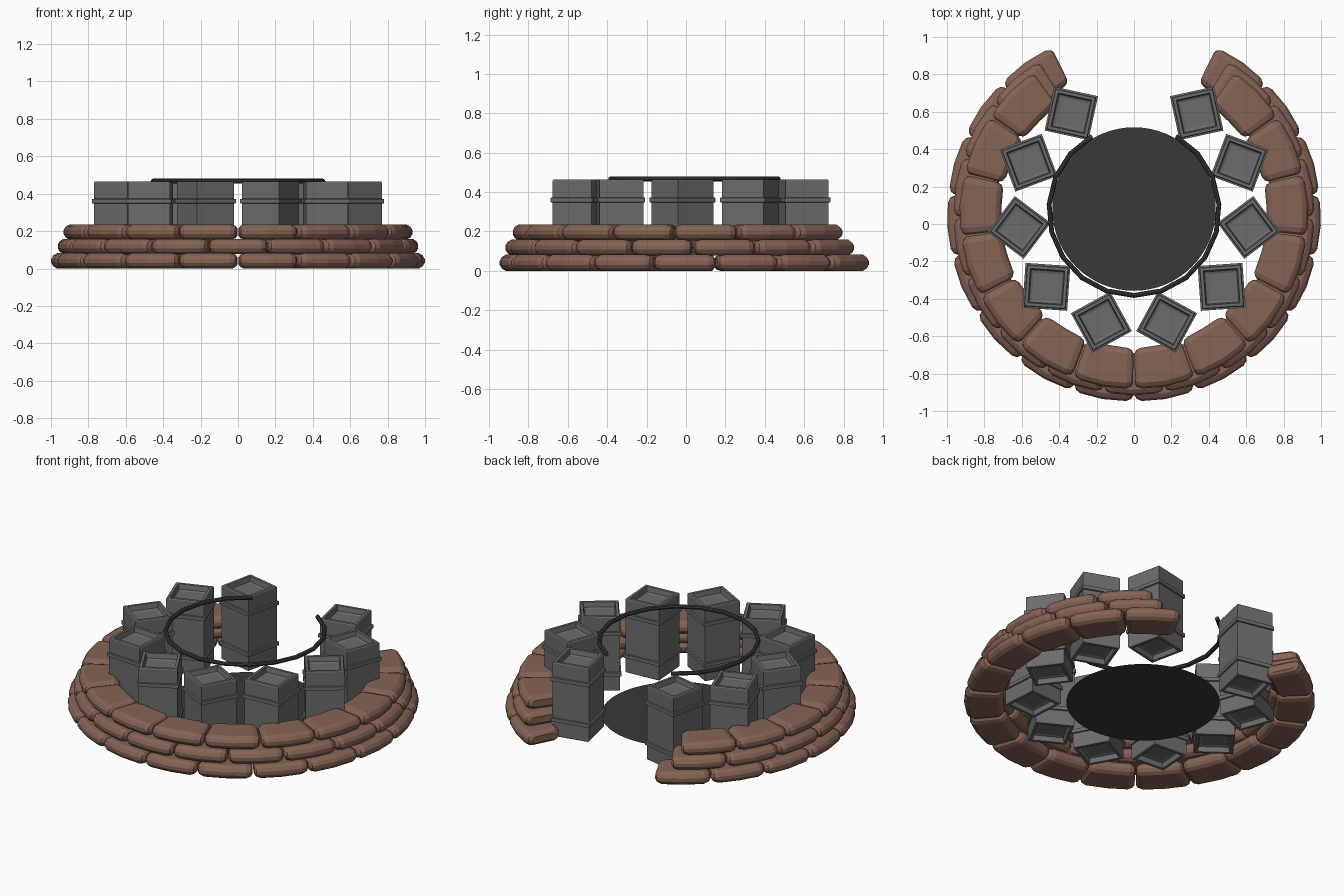
import bpy, bmesh, math
from mathutils import Matrix, Vector

if "Cube" in bpy.data.objects:
    bpy.data.objects.remove(bpy.data.objects["Cube"])


def material(name, rgb):
    m = bpy.data.materials.new(name)
    m.diffuse_color = (*rgb, 1)
    m.use_nodes = True
    m.node_tree.nodes["Principled BSDF"].inputs["Base Color"].default_value = m.diffuse_color
    return m


BROWN = material("sandbag_brown", (0.235, 0.125, 0.09))
GREY = material("crate_grey", (0.15, 0.15, 0.15))
DARK = material("dark_metal", (0.04, 0.04, 0.04))


def finish(name, bm, mat):
    bmesh.ops.recalc_face_normals(bm, faces=bm.faces)
    me = bpy.data.meshes.new(name)
    bm.to_mesh(me)
    bm.free()
    me.materials.append(mat)
    ob = bpy.data.objects.new(name, me)
    bpy.context.collection.objects.link(ob)
    return ob


def loft(bm, rings, cap=True, loop=False):
    """Skin a list of closed point rings with quads."""
    vs = [[bm.verts.new(p) for p in r] for r in rings]
    pairs = list(zip(vs, vs[1:])) + ([(vs[-1], vs[0])] if loop else [])
    for a, b in pairs:
        n = len(a)
        for i in range(n):
            bm.faces.new((a[i], a[(i + 1) % n], b[(i + 1) % n], b[i]))
    if cap and not loop:
        bm.faces.new(vs[0])
        bm.faces.new(vs[-1])


def polar(cy, r, ang, z):
    """Angle is measured from the front (-y) towards +x."""
    return Vector((r * math.sin(ang), cy - r * math.cos(ang), z))


# sandbags: rounded bags following the arc, three staggered rows
BAG_SECTION = [(1, -.25), (1, .25), (.9, .7), (.72, 1), (-.72, 1), (-.9, .7),
               (-1, .25), (-1, -.25), (-.9, -.7), (-.72, -1), (.72, -1), (.9, -.7)]
BAG_STATIONS = [(-1, .74, .5), (-.93, .9, .8), (-.76, 1, 1), (0, 1.03, 1),
                (.76, 1, 1), (.93, .9, .8), (1, .74, .5)]


def sandbag_row(name, count, radius, end_angle, z):
    bm = bmesh.new()
    step = 2 * math.radians(end_angle) / count
    half = step / 2 - 0.004 / radius
    for i in range(count):
        mid = (i - (count - 1) / 2) * step
        rings = []
        for t, sw, sh in BAG_STATIONS:
            rings.append([polar(0.05, radius + 0.109 * sw * u, mid + half * t,
                                z + 0.041 * sh * v) for u, v in BAG_SECTION])
        loft(bm, rings)
    return finish(name, bm, BROWN)


sandbag_row("sandbags_bottom", 16, 0.888, 154, 0.041)
sandbag_row("sandbags_middle", 15, 0.855, 148.5, 0.118)
sandbag_row("sandbags_top", 14, 0.822, 145, 0.195)

# crates: square posts with two bands and recessed ends
H = 0.465
half_profile = [(.073, .035), (.086, .03), (.092, 0), (.108, 0), (.112, .006),
                (.112, .092), (.12, .094), (.12, .116), (.112, .118)]
profile = half_profile + [(r, H - z) for r, z in reversed(half_profile)]


def crate(name, ang):
    bm = bmesh.new()
    loft(bm, [[(r * sx, r * sy, z) for sx, sy in ((1, 1), (-1, 1), (-1, -1), (1, -1))]
              for r, z in profile])
    ob = finish(name, bm, GREY)
    ob.matrix_world = (Matrix.Translation(polar(0.07, 0.62, ang, 0))
                       @ Matrix.Rotation(ang + math.pi / 4, 4, 'Z'))


for i in range(10):
    crate(f"crate_{i + 1}", (i - 4.5) * 2 * math.pi / 11)

# ground disc inside the crates
bm = bmesh.new()
bmesh.ops.create_circle(bm, cap_ends=True, segments=64, radius=0.437,
                        matrix=Matrix.Translation((0, 0.08, 0.003)))
finish("floor_disc", bm, DARK)

# open rail resting at crate-top height
bm = bmesh.new()
SEGS, END = 16, math.radians(150.5)
rings = []
for i in range(SEGS + 1):
    a = END * (2 * i / SEGS - 1)
    rings.append([polar(0.073, 0.455 + 0.013 * math.cos(k * math.pi / 4), a,
                        0.467 + 0.013 * math.sin(k * math.pi / 4)) for k in range(8)])
loft(bm, rings)
finish("open_rail", bm, DARK)
